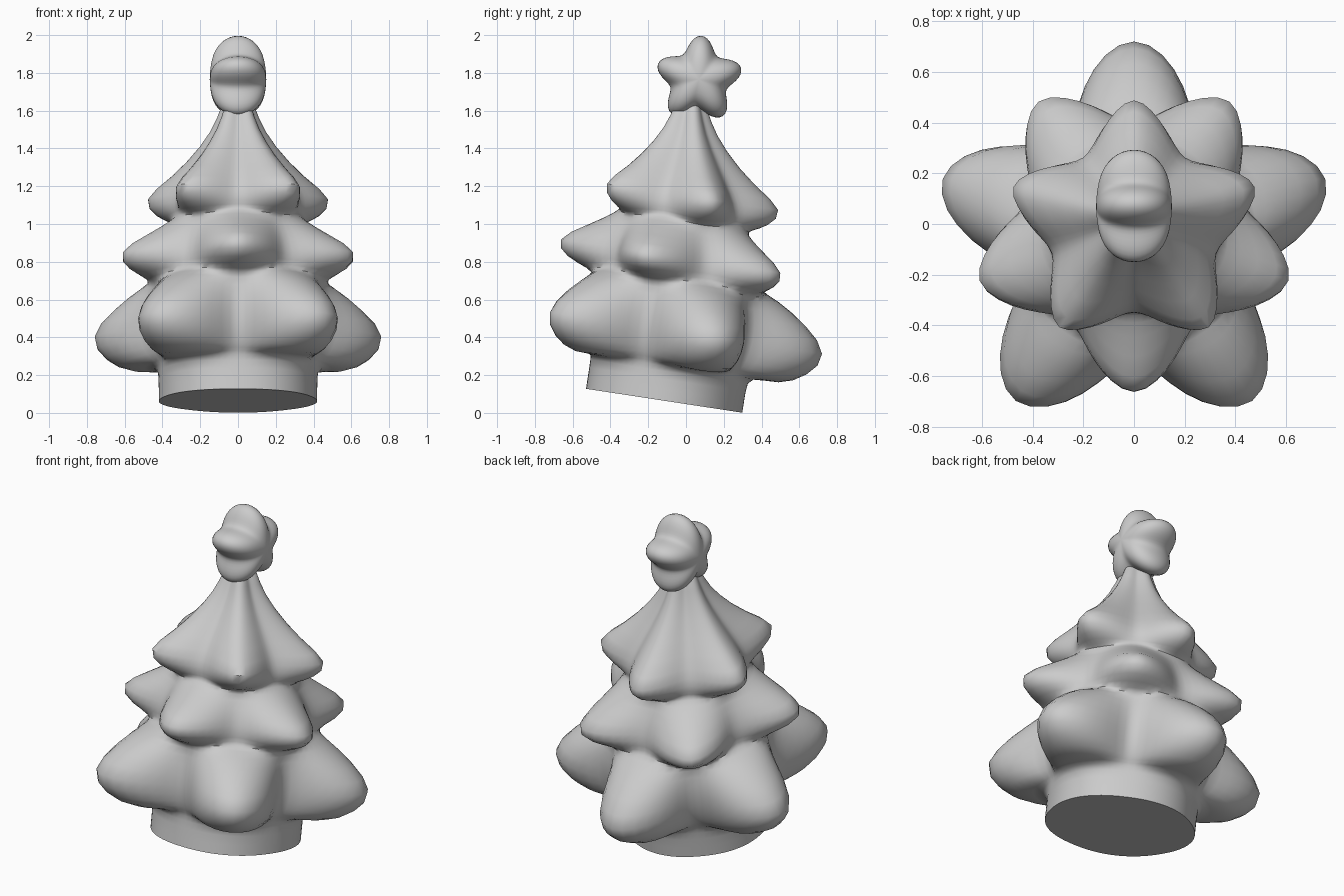
import bpy, bmesh
from math import sin, cos, pi, radians
from mathutils import Matrix, Vector

if "Cube" in bpy.data.objects:
    bpy.data.objects.remove(bpy.data.objects["Cube"])


def loft(name, rings, matrix, crease_base=False):
    """Skin closed rings of points, cap both ends, smooth with one subdivision."""
    bm = bmesh.new()
    loops = [[bm.verts.new(matrix @ Vector(p)) for p in ring] for ring in rings]
    n = len(loops[0])
    for a, b in zip(loops, loops[1:]):
        for i in range(n):
            j = (i + 1) % n
            bm.faces.new((a[i], a[j], b[j], b[i]))
    base = bm.faces.new(loops[0][::-1])
    bm.faces.new(loops[-1])
    bmesh.ops.recalc_face_normals(bm, faces=bm.faces[:])
    if crease_base:
        layer = bm.edges.layers.float.new("crease_edge")
        for e in base.edges:
            e[layer] = 1.0
    mesh = bpy.data.meshes.new(name)
    bm.to_mesh(mesh)
    bm.free()
    ob = bpy.data.objects.new(name, mesh)
    bpy.context.collection.objects.link(ob)
    sub = ob.modifiers.new("smooth", 'SUBSURF')
    sub.levels = sub.render_levels = 1
    bpy.ops.object.select_all(action='DESELECT')
    ob.select_set(True)
    bpy.context.view_layer.objects.active = ob
    bpy.ops.object.modifier_apply(modifier="smooth")
    bpy.ops.object.shade_smooth_by_angle(angle=radians(50))
    return ob


# Tree body: (z valley, z tip, r valley, r tip, tip direction, pointedness)
N = 40
PROFILE = [
    (0.00, 0.00, .415, .425, 1, 0), (.12, .12, .415, .425, 1, 0),
    (.19, .20, .415, .43, 1, 0),
    # lower branches
    (.22, .17, .42, .60, 1, 0), (.27, .24, .43, .75, 1, 0),
    (.36, .37, .45, .86, 1, .2), (.50, .51, .46, .70, 1, 0),
    (.60, .62, .45, .53, 1, 0),
    # middle branches
    (.65, .63, .43, .48, -1, 0), (.70, .67, .43, .62, -1, .3),
    (.76, .76, .42, .71, -1, .5), (.86, .86, .39, .51, -1, .2),
    (.94, .95, .34, .36, -1, 0),
    # upper branches
    (.98, .96, .33, .37, 1, .2), (1.01, .99, .34, .46, 1, .4),
    (1.08, 1.09, .33, .57, 1, .6), (1.19, 1.19, .27, .38, 1, .4),
    (1.36, 1.36, .15, .20, 1, .2), (1.50, 1.50, .085, .11, 1, 0),
    (1.62, 1.62, .06, .08, 1, 0),
]


def tree_ring(zv, zt, rv, rt, side, sharp):
    pts = []
    offset = -0.09 * max(0, zv - .5)
    for i in range(N):
        a = 2 * pi * i / N + pi / 2
        phi = a - side * pi / 2
        soft = (.5 + .5 * cos(5 * phi) + 1e-9) ** .75
        w = (1 - sharp) * soft + sharp * (1 - abs(sin(2.5 * phi)))
        r, z = rv + (rt - rv) * w, zv + (zt - zv) * w
        pts.append((r * cos(a), r * sin(a) + offset, z))
    return pts


lean = Matrix.Translation((0, -.12, .065)) @ Matrix.Rotation(radians(-8.7), 4, 'X')
loft("tree_body", [tree_ring(*p) for p in PROFILE], lean, True)

# Puffy star on top, facing sideways
STEPS = 10
star_rings = []
for k in range(STEPS + 1):
    f = radians(-87 + 174 * k / STEPS)
    ring = []
    for i in range(N):
        a = 2 * pi * i / N
        r = (.197 + .042 * cos(5 * a)) * cos(f) ** .75
        ring.append((.15 * sin(f), r * sin(a), r * cos(a)))
    star_rings.append(ring)
loft("top_star", star_rings,
     Matrix.Translation((0, .068, 1.765)) @ Matrix.Rotation(radians(-3), 4, 'X'))
